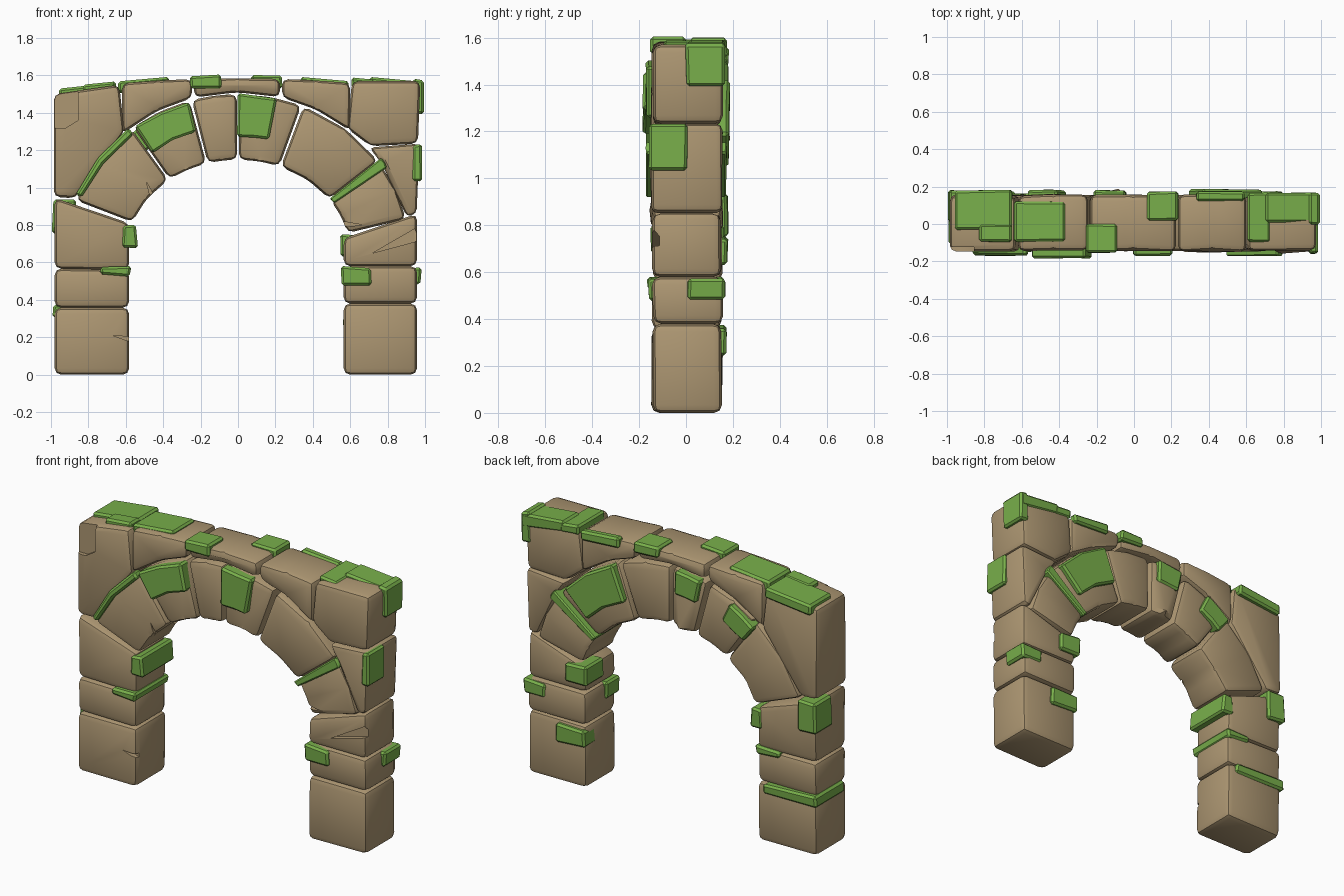
import bpy, bmesh, math, random

if "Cube" in bpy.data.objects:
    bpy.data.objects.remove(bpy.data.objects["Cube"])
random.seed(4)

FRONT, BACK = -0.144, 0.154      # stone faces in y


def material(name, col):
    m = bpy.data.materials.new(name)
    m.diffuse_color = (*col, 1)
    m.use_nodes = True
    m.node_tree.nodes["Principled BSDF"].inputs["Base Color"].default_value = m.diffuse_color
    return m


STONE = material("sandstone", (0.42, 0.31, 0.17))
MOSS = material("moss_green", (0.19, 0.43, 0.07))


def prism(name, pts, lo, hi, mat, bevel, jitter=0.0, segs=2):
    """Extrude an (x, z) outline along y and round its edges."""
    bm = bmesh.new()
    rings = [[bm.verts.new((x, y + random.uniform(-jitter, jitter), z)) for x, z in pts]
             for y in (lo, hi)]
    n = len(pts)
    for r in rings:
        bm.faces.new(r)
    for i in range(n):
        j = (i + 1) % n
        bm.faces.new((rings[0][i], rings[1][i], rings[1][j], rings[0][j]))
    bmesh.ops.recalc_face_normals(bm, faces=bm.faces)
    if bevel:
        bmesh.ops.bevel(bm, geom=bm.edges[:], offset=bevel, segments=segs,
                        profile=0.5, affect='EDGES', clamp_overlap=True)
    me = bpy.data.meshes.new(name)
    bm.to_mesh(me)
    bm.free()
    ob = bpy.data.objects.new(name, me)
    bpy.context.collection.objects.link(ob)
    me.materials.append(mat)
    return ob


def stone(name, pts):
    return prism(name, pts, FRONT, BACK, STONE, 0.034, jitter=0.006)


def moss(name, pts, lo, hi, wobble=0.008):
    pts = [(x + random.uniform(-wobble, wobble), z + random.uniform(-wobble, wobble)) for x, z in pts]
    return prism("moss_" + name, pts, lo, hi, MOSS, 0.012, jitter=0.004, segs=1)


def box(x0, x1, z0, z1):
    return [(x0, z0), (x1, z0), (x1, z1), (x0, z1)]


def arc(t, s):
    """Point on the arch ring: t = angle in degrees, s = 0 inside to 1 outside."""
    a = math.radians(t)
    return ((0.6 + 0.32 * s) * math.cos(a), 0.65 + (0.5 + 0.35 * s) * math.sin(a))


def sector(t0, t1, s0, s1):
    m = (t0 + t1) / 2
    return [arc(t, s0) for t in (t0, m, t1)] + [arc(t, s1) for t in (t1, m, t0)]


def top(x):
    """Height of the wall top."""
    return 1.585 - 0.07 * x * x


def activate(ob):
    bpy.ops.object.select_all(action='DESELECT')
    ob.select_set(True)
    bpy.context.view_layer.objects.active = ob


def cut(ob, pts, depth):
    """Carve a chip or crack into the front of a stone."""
    c = prism("cutter", pts, -0.3, FRONT + depth, STONE, 0)
    c.hide_render = True
    m = ob.modifiers.new("chip", 'BOOLEAN')
    m.operation, m.object, m.solver = 'DIFFERENCE', c, 'EXACT'
    activate(ob)
    bpy.ops.object.modifier_apply(modifier=m.name)
    bpy.data.objects.remove(c)


# Piers: three courses each, joints given as (outer z, inner z)
made = {}
for side, xo, xi, joints in (
        ("left", -0.98, -0.582, [(0, 0), (0.358, 0.358), (0.567, 0.56), (0.945, 0.81)]),
        ("right", 0.957, 0.565, [(0, 0), (0.38, 0.38), (0.58, 0.58), (0.86, 0.73)])):
    for k, (a, b) in enumerate(zip(joints, joints[1:])):
        name = f"{side}_pier_{k + 1}"
        made[name] = stone(name, [(xo, a[0]), (xi, a[1]), (xi, b[1]), (xo, b[0])])

# Arch ring
ring = [161, 128, 106, 90, 68, 35, 12]
for k, (a, b) in enumerate(zip(ring, ring[1:])):
    name = f"arch_stone_{k + 1}"
    made[name] = stone(name, sector(a - 0.4, b + 0.4, 0, 1))

# Corner stones fill the space between the ring and the outer edge
made["shoulder"] = stone("left_shoulder", [(-0.985, 0.95), arc(160, 1.02), arc(131, 1.02),
                                           (-0.635, 1.55), (-0.985, 1.5)])
stone("right_wedge", [arc(13, 1.02), (0.955, 0.86), (0.97, 1.235), arc(41, 1.03), arc(34, 1.02)])
stone("right_corner", [arc(51, 1.02), arc(41, 1.06), (0.962, 1.235), (0.975, 1.57), (0.61, 1.57)])

# Capping stones follow the ring below and the wall top above
caps = [-0.625, -0.24, 0.23, 0.605]
for k, (a, b) in enumerate(zip(caps, caps[1:])):
    xs = [a + 0.005, (a + b) / 2, b - 0.005]
    under = [(x, 0.66 + 0.85 * math.sqrt(1 - (x / 0.92) ** 2)) for x in xs]
    made[f"cap_{k}"] = stone(f"cap_stone_{k + 1}", under + [(x, top(x)) for x in xs[::-1]])

# Weathered corner, and wedge cracks as (x, z, length, angle)
cut(made["shoulder"], [(-1.05, 1.32), (-0.92, 1.32), (-0.855, 1.36), (-0.855, 1.7), (-1.05, 1.7)], 0.022)
for name, x, z, size, ang in (("left_pier_1", -0.67, 0.21, 0.12, -20),
                              ("arch_stone_1", -0.49, 1.03, 0.14, -75),
                              ("arch_stone_6", 0.67, 0.8, 0.2, 170),
                              ("right_pier_3", 0.72, 0.65, 0.26, 15)):
    a, b = math.radians(ang), math.radians(ang + 15)
    cut(made[name], [(x, z), (x + size * math.cos(a), z + size * math.sin(a)),
                     (x + size * math.cos(b), z + size * math.sin(b))], 0.03)

# Moss on the ring: angles, depth across the ring, y range
front, back, through = (-0.168, -0.1), (0.1, 0.18), (-0.172, 0.172)
for name, t0, t1, s0, s1, y in (
        ("strip", 159, 129, 0.92, 1.02, front),
        ("arch_left", 127, 107, 0.5, 0.98, (-0.185, -0.1)),
        ("keystone", 90, 77, 0.36, 1.0, front),
        ("arch_right_low", 35.5, 31.5, 0.0, 1.06, through),
        ("arch_right_back", 66, 40, 0.35, 0.97, (0.1, 0.185)),
        ("arch_left_back", 130, 117, 0.58, 0.95, back),
        ("keystone_back", 104, 93, 0.58, 1.0, back)):
    moss(name, sector(t0, t1, s0, s1), *y, wobble=0.006)

# Moss wrapped round piers and edges: x range, z range, y range
for name, x0, x1, z0, z1, y0, y1 in (
        ("left_second", -0.73, -0.575, 0.53, 0.575, -0.165, 0.16),
        ("left_third_inner", -0.62, -0.54, 0.675, 0.8, -0.15, 0.16),
        ("left_third_back", -0.993, -0.87, 0.75, 0.93, 0.01, 0.178),
        ("left_base", -0.992, -0.63, 0.305, 0.368, -0.11, 0.172),
        ("right_second", 0.552, 0.71, 0.485, 0.575, -0.16, -0.03),
        ("right_second_back", 0.83, 0.978, 0.48, 0.57, 0.005, 0.166),
        ("right_third", 0.55, 0.7, 0.63, 0.745, 0.0, 0.178),
        ("right_base", 0.558, 0.76, 0.25, 0.36, 0.06, 0.172),
        ("right_wedge", 0.94, 0.99, 1.03, 1.23, -0.157, 0.005),
        ("right_corner", 0.93, 0.986, 1.39, 1.58, 0.0, 0.166)):
    moss(name, box(x0, x1, z0, z1), y0, y1)

# Moss on the wall top: x range, y range, thickness above and below the top line
for name, x0, x1, y0, y1, up, down in (
        ("shoulder_top", -0.955, -0.65, -0.03, 0.18, 0.01, 0.06),
        ("shoulder_front", -0.83, -0.65, -0.095, 0.0, 0.01, 0.06),
        ("cap_left", -0.64, -0.37, -0.095, 0.12, 0.015, 0.05),
        ("cap_front", -0.255, -0.09, -0.152, 0.0, 0.018, 0.05),
        ("cap_back", 0.07, 0.235, 0.02, 0.172, 0.018, 0.05),
        ("cap_right_lip", 0.33, 0.59, 0.125, 0.175, 0.012, 0.05),
        ("corner_left", 0.61, 0.73, -0.095, 0.166, 0.03, 0.03),
        ("corner_back", 0.7, 0.982, 0.01, 0.166, 0.045, 0.03)):
    moss(name, [(x0, top(x0) - down), (x1, top(x1) - down),
                (x1, top(x1) + up), (x0, top(x0) + up)], y0, y1, wobble=0.004)

# Rounded shading with crisp edges
for ob in list(bpy.context.scene.objects):
    activate(ob)
    bpy.ops.object.shade_smooth_by_angle(angle=math.radians(32))
